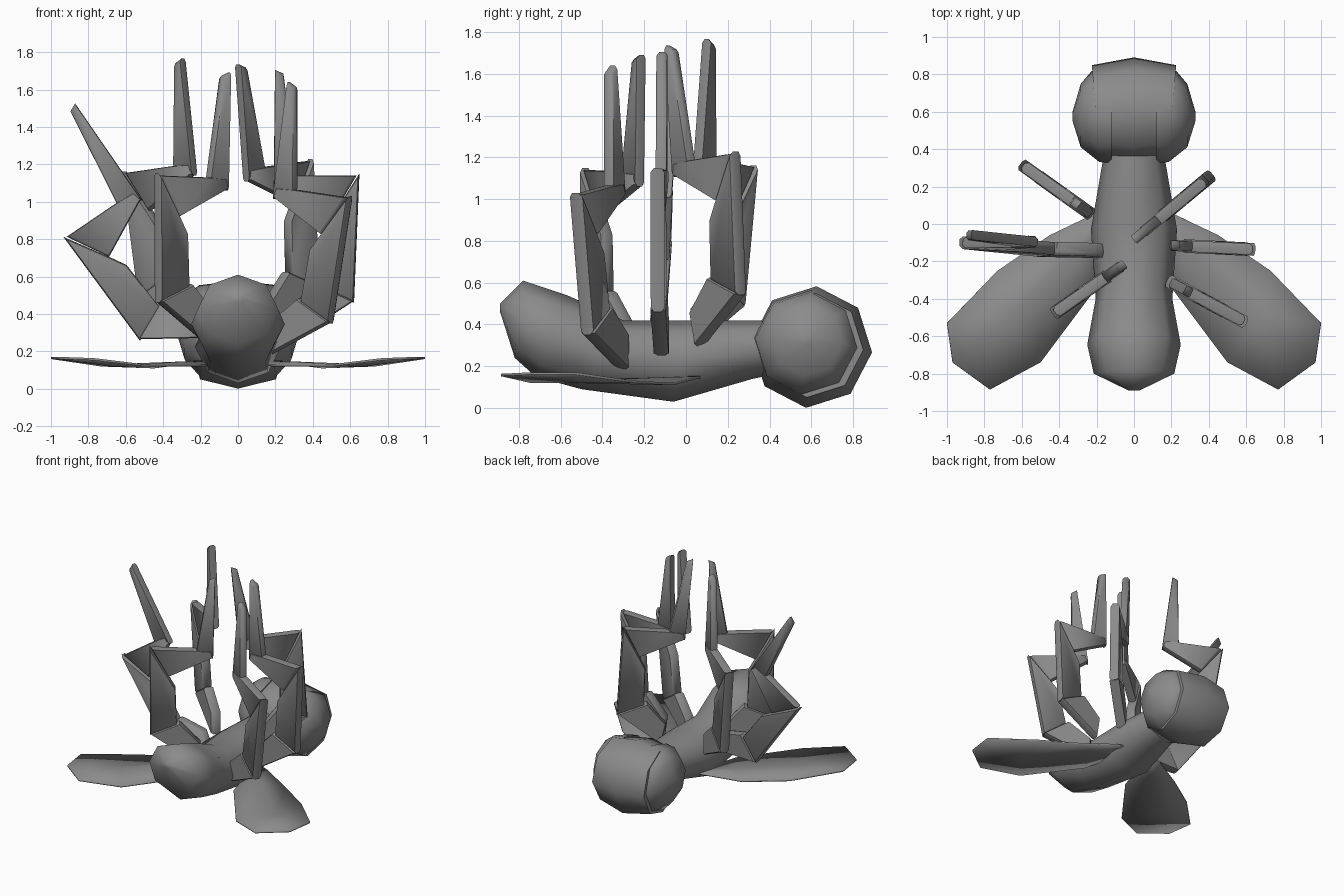
import bpy, bmesh, math
from mathutils import Vector

if "Cube" in bpy.data.objects:
    bpy.data.objects.remove(bpy.data.objects["Cube"])

grey = bpy.data.materials.new("dark_grey")
grey.diffuse_color = (.26, .26, .26, 1)
grey.use_nodes = True
grey.node_tree.nodes["Principled BSDF"].inputs["Base Color"].default_value = grey.diffuse_color

def make(name, verts, faces, angle=40):
    me = bpy.data.meshes.new(name)
    me.from_pydata(verts, [], faces)
    me.materials.append(grey)
    bm = bmesh.new()
    bm.from_mesh(me)
    bmesh.ops.recalc_face_normals(bm, faces=bm.faces)
    bm.to_mesh(me)
    bm.free()
    ob = bpy.data.objects.new(name, me)
    bpy.context.collection.objects.link(ob)
    for o in bpy.context.selected_objects:
        o.select_set(False)
    bpy.context.view_layer.objects.active = ob
    ob.select_set(True)
    bpy.ops.object.shade_smooth_by_angle(angle=math.radians(angle))
    return ob

def loft(name, rings, angle=50):
    """Skin rings of equal length; end rings are capped."""
    n = len(rings[0])
    verts = [v for r in rings for v in r]
    faces = [(i*n+j, i*n+(j+1) % n, (i+1)*n+(j+1) % n, (i+1)*n+j)
             for i in range(len(rings)-1) for j in range(n)]
    faces += [tuple(range(n)), tuple(range((len(rings)-1)*n, len(rings)*n))]
    return make(name, verts, faces, angle)

# Body: octagonal rings given as (top y, top z, bottom y, bottom z, half width)
body = []
for ty, tz, by, bz, w in [(.42, .42, .42, .16, .15), (.32, .42, .32, .14, .17),
                          (0, .42, -.06, .03, .23), (-.30, .42, -.50, .09, .205),
                          (-.57, .54, -.72, .15, .25), (-.78, .61, -.82, .24, .215),
                          (-.89, .50, -.89, .46, .03)]:
    ring = []
    for k in range(8):
        a = k*math.pi/4
        s = (1+math.sin(a))/2
        ring.append((w*math.cos(a), by+(ty-by)*s, bz+(tz-bz)*s))
    body.append(ring)
loft("body", body, 70)

def disc(x, y, z, r, taper=0, phase=-5):
    """Octagon facing sideways; taper widens it towards the face."""
    pts = []
    for k in range(8):
        a = math.radians(phase+45*k)
        py = y+r*math.cos(a)
        pts.append((x*(1+taper*(py-y)), py, z+r*math.sin(a)))
    return pts

# Head, and the two eyes domed out of its sides
loft("head", [disc(-.205, .60, .30, .25, .4), disc(0, .60, .292, .292),
              disc(.205, .60, .30, .25, .4)], 60)
for s, side in ((-1, "left"), (1, "right")):
    loft(side+"_eye", [disc(s*.12, .575, .315, .25), disc(s*.205, .575, .31, .245, .4),
                       disc(s*.285, .58, .325, .17), disc(s*.33, .575, .325, .02)], 75)

# Wings: gently warped thin blades with a raised middle
outline = [(.10, .09, .15), (.22, .05, .145), (.45, -.06, .115), (.73, -.25, .125),
           (1.0, -.53, .165), (.97, -.74, .165), (.77, -.885, .158), (.50, -.74, .125),
           (.20, -.34, .125), (.12, -.05, .13)]
mid = [(.30, -.14, .14), (.68, -.50, .125)]
for s, side in ((-1, "left"), (1, "right")):
    vs = [(s*x, y, z) for x, y, z in outline+mid]
    fs = [(0, 1, 10, 9), (1, 2, 10), (2, 3, 11, 10), (3, 4, 11), (4, 5, 11),
          (5, 6, 11), (6, 7, 11), (7, 8, 10, 11), (8, 9, 10)]
    ob = make(side+"_wing", vs, fs, 30)
    m = ob.modifiers.new("thickness", "SOLIDIFY")
    m.thickness = .012
    m.offset = 0

# Leg segments as outlines (outward, up) in the leg's plane, with half thickness
KNEE = (.28, .47)
SEGMENTS = [
    ([(-.05, .24), (.28, .47), (.07, .56), (-.08, .40)], .036),
    ([(.28, .46), (.285, 1.15), (.15, .92), (.10, .83), (.09, .54)], .034),
    ([(.27, 1.14), (.15, .92), (-.17, 1.07), (-.16, 1.12), (-.04, 1.13)], .030),
    ([(-.05, 1.12), (-.17, 1.06), (-.185, 1.69), (-.14, 1.67)], .026),
]

def leg(name, knee, direction, tilt, lean=0):
    d = Vector((*direction, 0)).normalized()
    n = Vector((-d.y, d.x, 0))
    c, s = math.cos(math.radians(tilt)), math.sin(math.radians(tilt))
    verts, faces = [], []
    for pts, t in SEGMENTS:
        b, k = len(verts), len(pts)
        mh, mz = sum(p[0] for p in pts)/k, sum(p[1] for p in pts)/k
        # chamfered slab: the two broad faces are slightly smaller
        for off, f in ((-t, .94), (-.5*t, 1), (.5*t, 1), (t, .94)):
            for h, z in pts:
                h, z = mh+(h-mh)*f-KNEE[0], mz+(z-mz)*f-KNEE[1]
                hh, zz = h*c+z*s, z*c-h*s
                verts.append(Vector(knee)+d*hh+Vector((0, lean*zz, zz))+n*off)
        faces += [tuple(range(b, b+k)), tuple(range(b+3*k, b+4*k))]
        faces += [(b+r*k+i, b+r*k+(i+1) % k, b+(r+1)*k+(i+1) % k, b+(r+1)*k+i)
                  for r in range(3) for i in range(k)]
    make(name, verts, faces, 65)

# Six folded legs pointing up
leg("left_head_leg", (-.52, .26, .49), (-.81, .58), 8.6)
leg("left_middle_leg", (-.53, -.14, .265), (-1, .02), 36, .06)
leg("left_tail_leg", (-.43, -.48, .47), (-.82, -.575), 0)
leg("right_head_leg", (.42, .265, .55), (.77, .64), -4)
leg("right_middle_leg", (.62, -.135, .47), (1, -.05), 2)
leg("right_tail_leg", (.50, -.475, .36), (.88, -.475), 9.4)
